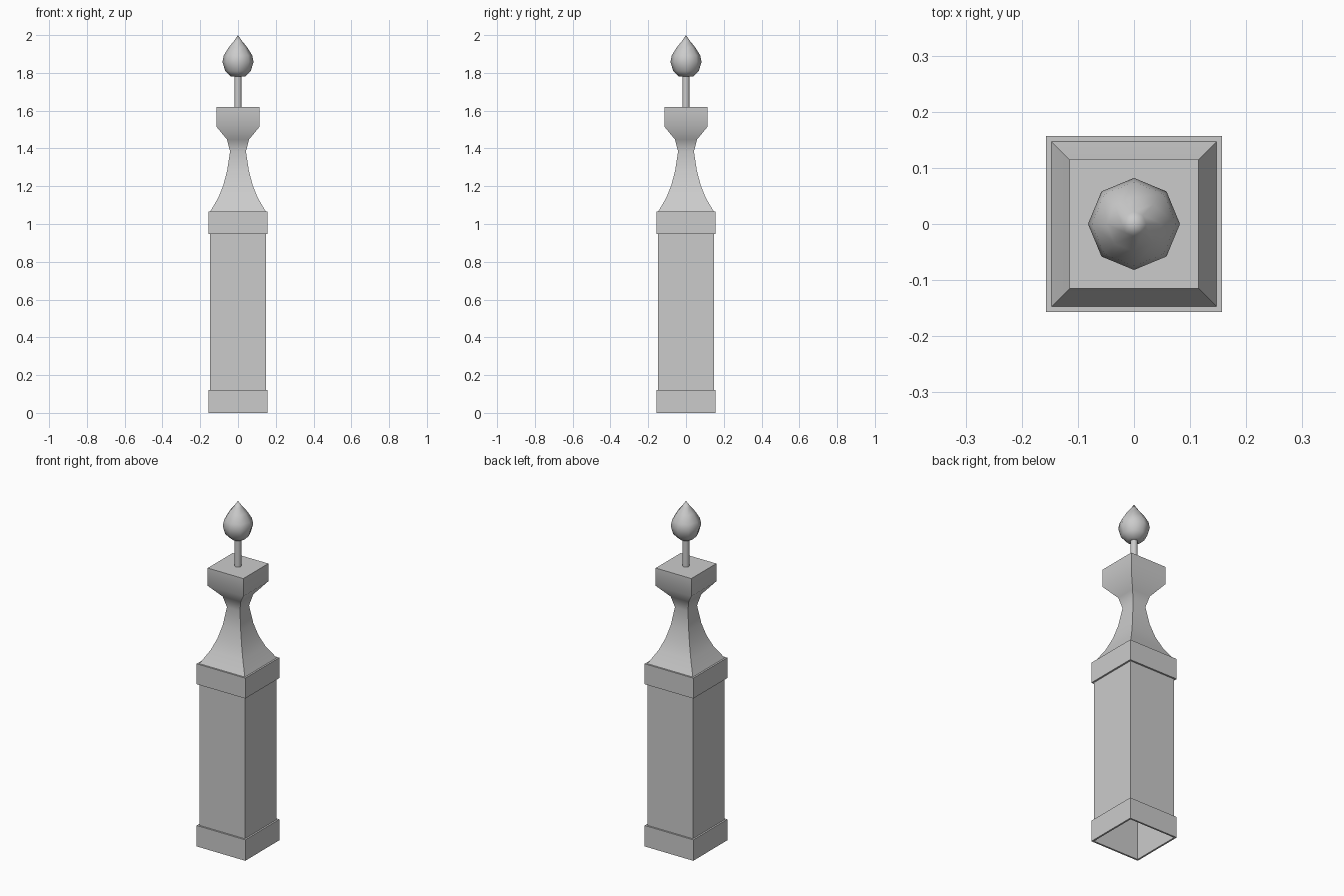
import bpy, bmesh, math

if "Cube" in bpy.data.objects:
    bpy.data.objects.remove(bpy.data.objects["Cube"])


def lathe(name, profile, sides, phase=0.0, scale=1.0, smooth=None):
    """Sweep (radius, z) points around z; radius 0 makes a closed end point."""
    bm = bmesh.new()
    rings = []
    for r, z in profile:
        n = 1 if r == 0 else sides
        rings.append([bm.verts.new((r * scale * math.cos(phase + math.tau * i / sides),
                                    r * scale * math.sin(phase + math.tau * i / sides), z))
                      for i in range(n)])
    for a, b in zip(rings, rings[1:]):
        for i in range(sides):
            j = (i + 1) % sides
            if len(a) == 1:
                bm.faces.new((a[0], b[j], b[i]))
            elif len(b) == 1:
                bm.faces.new((a[i], a[j], b[0]))
            else:
                bm.faces.new((a[i], a[j], b[j], b[i]))
    mesh = bpy.data.meshes.new(name)
    bm.to_mesh(mesh)
    bm.free()
    obj = bpy.data.objects.new(name, mesh)
    bpy.context.collection.objects.link(obj)
    if smooth:
        bpy.ops.object.select_all(action='DESELECT')
        obj.select_set(True)
        bpy.context.view_layer.objects.active = obj
        bpy.ops.object.shade_smooth_by_angle(angle=math.radians(smooth))
    return obj


def square(name, profile, smooth=None):
    """Square section; profile radii are half widths."""
    return lathe(name, profile, 4, math.pi / 4, math.sqrt(2), smooth)


SHAFT, BAND = 0.147, 0.157

# Hollow shaft, open at the bottom
square("shaft", [(SHAFT, 0), (SHAFT, 1.066)])

# Base and collar bands wrapped round the shaft
for name, z0, z1 in (("base_band", 0, 0.122), ("collar_band", 0.947, 1.066)):
    square(name, [(SHAFT, z0), (BAND, z0), (BAND, z1), (SHAFT, z1)])

# Flared neck rising to the square cap
top = bpy.data.objects
neck = square("neck_and_cap", [
    (SHAFT, 1.066), (0.104, 1.14), (0.078, 1.205), (0.058, 1.28), (0.042, 1.384),
    (0.058, 1.447), (0.115, 1.516), (0.115, 1.62)], smooth=45)
square("cap_top", [(0.115, 1.62), (0, 1.62)])

# Finial stem and bud
lathe("finial_stem", [(0.019, 1.61), (0.019, 1.80)], 8, smooth=60)
lathe("finial_bud", [
    (0, 1.78), (0.039, 1.782), (0.068, 1.81), (0.082, 1.858), (0.075, 1.893),
    (0.049, 1.935), (0.022, 1.968), (0, 2.0)], 8, smooth=60)
